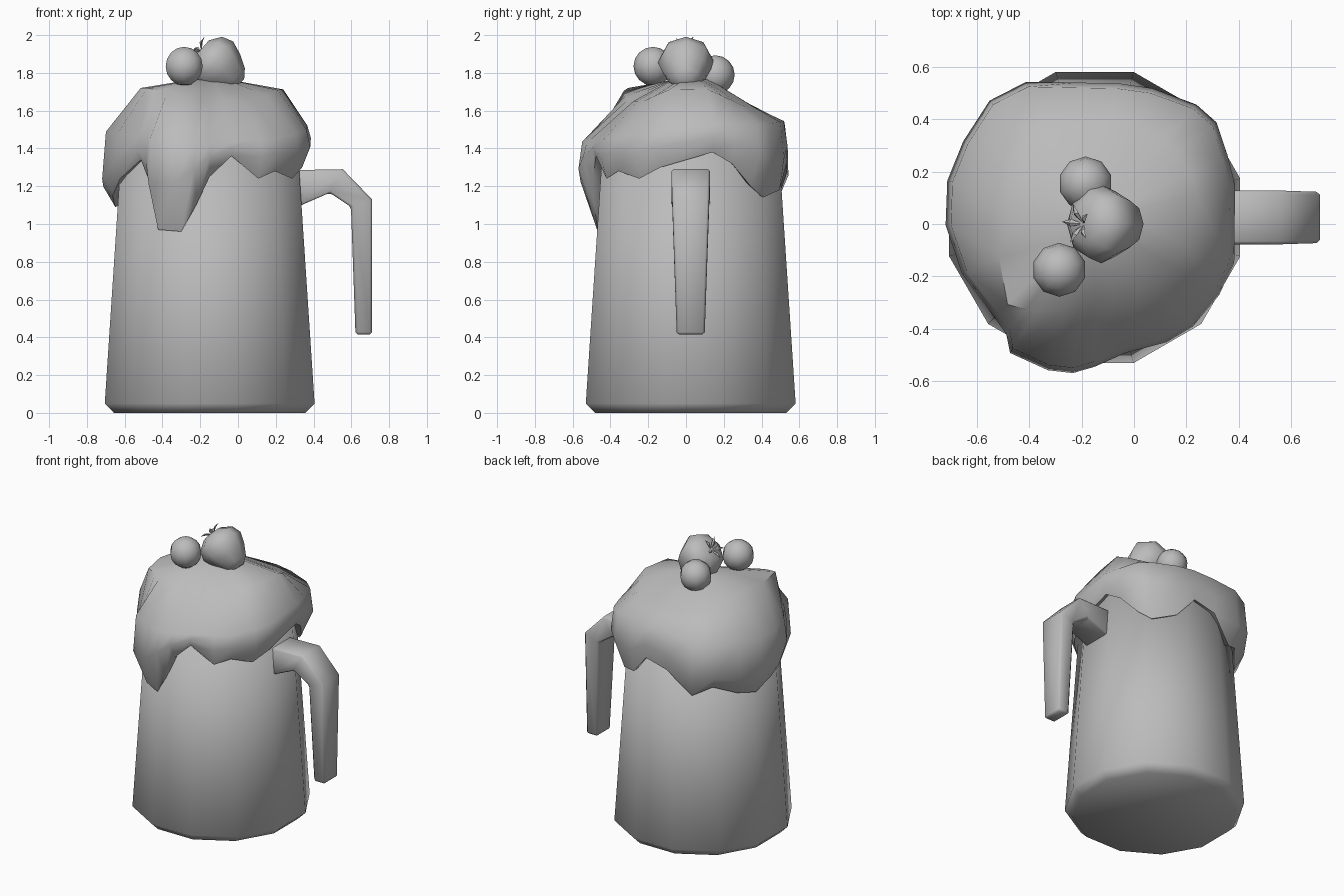
import bpy, bmesh
from math import sin, cos, radians, pi
from mathutils import Vector

cube = bpy.data.objects.get("Cube")
if cube:
    bpy.data.objects.remove(cube)

GREY = (0.5, 0.5, 0.5, 1)
grey = bpy.data.materials.new("plain grey")
grey.diffuse_color = GREY
grey.use_nodes = True
grey.node_tree.nodes["Principled BSDF"].inputs["Base Color"].default_value = GREY

CENTRE = Vector((-0.15, 0.025, 0))


def finish(name, bm, angle=100):
    bmesh.ops.recalc_face_normals(bm, faces=bm.faces)
    mesh = bpy.data.meshes.new(name)
    bm.to_mesh(mesh)
    bm.free()
    mesh.materials.append(grey)
    obj = bpy.data.objects.new(name, mesh)
    bpy.context.collection.objects.link(obj)
    bpy.ops.object.select_all(action='DESELECT')
    obj.select_set(True)
    bpy.context.view_layer.objects.active = obj
    bpy.ops.object.shade_smooth_by_angle(angle=radians(angle))
    return obj


def loft(rings):
    """Skin closed rings of points and cap both ends."""
    bm = bmesh.new()
    loops = [[bm.verts.new(p) for p in ring] for ring in rings]
    n = len(loops[0])
    for a, b in zip(loops, loops[1:]):
        for i in range(n):
            j = (i + 1) % n
            bm.faces.new((a[i], a[j], b[j], b[i]))
    bm.faces.new(loops[0])
    bm.faces.new(loops[-1])
    return bm


def polar(angle, r, z):
    return CENTRE + Vector((r * cos(angle), r * sin(angle), z))


def blend(angle, keys):
    """Interpolate evenly spaced values around a full turn."""
    t = (angle / (2 * pi) % 1) * len(keys)
    i = int(t)
    return keys[i] + (keys[(i + 1) % len(keys)] - keys[i]) * (t - i)


# Tapered twelve-sided mug with a chamfered foot
profile = [(0.525, 0), (0.575, 0.05), (0.483, 1.4)]
finish("mug_body", loft([[polar(radians(15 + 30 * k), r, z) for k in range(12)]
                         for r, z in profile]))

# Cream: angle, drip height and belly radius, in degrees and hundredths
drips = [(-60, 124, 55), (-48, 128, 56), (-32, 124, 56), (-18, 130, 56),
         (13, 138, 55), (25, 132, 56), (38, 120, 59), (48, 114, 58),
         (66, 118, 54), (80, 132, 52), (98, 128, 52), (117, 112, 58),
         (132, 118, 60), (150, 112, 58), (166, 109, 58), (183, 115, 57),
         (203, 124, 55), (225, 134, 54), (233, 120, 56), (238, 97, 61),
         (253, 96, 61), (262, 110, 60), (270, 125, 57), (283, 136, 53)]
# Eight values each, every 45 degrees from the model's left
crown_r = [.40, .40, .34, .36, .32, .47, .30, .34]
crown_z = [1.75, 1.62, 1.61, 1.65, 1.72, 1.72, 1.65, 1.65]
shoulder_z = [1.52, 1.53, 1.55, 1.5, 1.49, 1.47, 1.43, 1.46]
belly_lift = [.55, .5, .4, .3, .25, .45, .6, .55]

rings = [[] for _ in range(6)]
for deg, low, belly in drips:
    a, low, belly = radians(deg), low / 100, belly / 100
    sz = blend(a, shoulder_z)
    points = [(0.45, low + 0.03), (0.515, low),
              (belly, low + (sz - low) * blend(a, belly_lift)),
              (belly - 0.02, sz),
              (blend(a, crown_r), blend(a, crown_z)), (0.1, 1.765)]
    for ring, (r, z) in zip(rings, points):
        ring.append(polar(a, r, z))
finish("cream_topping", loft(rings), 60)

# Handle: outer and inner corners of the bent arm, with half widths
arm = [((.29, 1.285), (.29, 1.08), .103), ((.555, 1.29), (.485, 1.165), .103),
       ((.71, 1.13), (.598, 1.09), .098), ((.71, .415), (.622, .415), .074)]
bm = loft([[(p[0], CENTRE.y + s * w, p[1])
            for p, s in ((o, -1), (o, 1), (i, 1), (i, -1))] for o, i, w in arm])
handle = finish("handle", bm)
bevel = handle.modifiers.new("soft edges", 'BEVEL')
bevel.width = 0.012
bevel.segments = 1
bevel.limit_method = 'ANGLE'
bevel.angle_limit = radians(50)

# Round berries
for name, spot in (("front_berry", (-.285, -.175, 1.835)),
                   ("back_berry", (-.185, .155, 1.79))):
    bm = bmesh.new()
    bmesh.ops.create_uvsphere(bm, u_segments=10, v_segments=8, radius=0.103)
    bmesh.ops.translate(bm, verts=bm.verts, vec=spot)
    finish(name, bm)

# Strawberry lying on its side, tip pointing left and down
stem = Vector((-.2, 0, 1.92))
axis = Vector((.75, 0, -.66)).normalized()
side = Vector((0, 1, 0))
up = side.cross(axis)
fruit = [(0, .07), (.04, .13), (.1, .15), (.17, .125), (.24, .085), (.275, .04)]
finish("strawberry", loft([[stem + axis * t + r * (side * cos(k * pi / 4) + up * sin(k * pi / 4))
                            for k in range(8)] for t, r in fruit]))

# Thin pointed leaves around the stem
bm = bmesh.new()
for k in range(5):
    a = k * pi * 2 / 5 + 0.2
    out = side * cos(a) + up * sin(a)
    wide = side * -sin(a) + up * cos(a)
    tip = bm.verts.new(stem + out * 0.08 - axis * 0.03)
    mid = stem + out * 0.04 - axis * 0.02
    base = bm.verts.new(stem + axis * 0.01)
    l, r = bm.verts.new(mid + wide * 0.014), bm.verts.new(mid - wide * 0.014)
    ridge = bm.verts.new(mid - axis * 0.01)
    for tri in ((base, l, ridge), (base, ridge, r), (tip, ridge, l),
                (tip, r, ridge), (base, r, l), (tip, l, r)):
        bm.faces.new(tri)
finish("strawberry_leaves", bm, 30)
